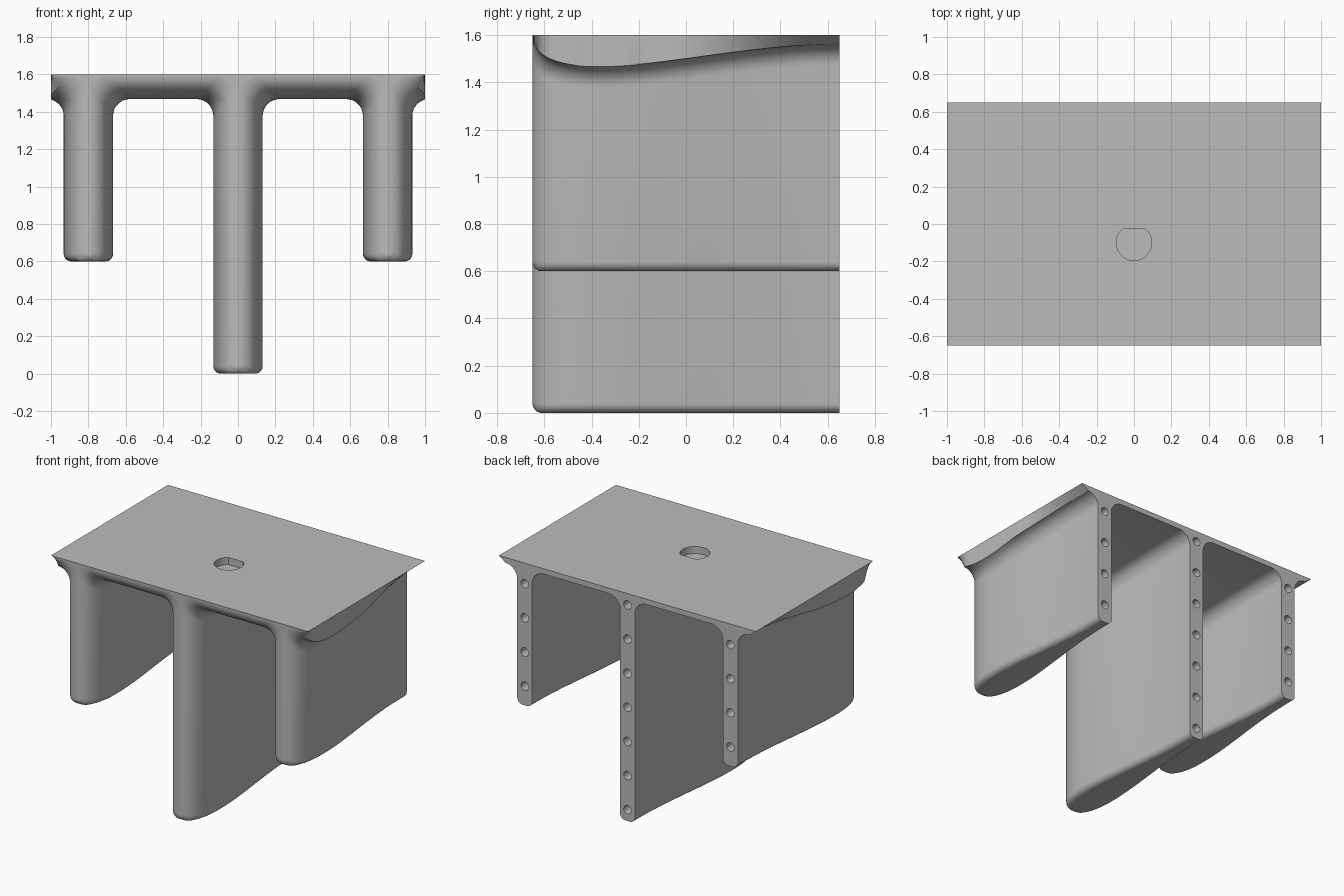
import bpy, bmesh
from math import sqrt, sin, cos, pi, asin

if "Cube" in bpy.data.objects:
    bpy.data.objects.remove(bpy.data.objects["Cube"])

CHORD, TOP, FILLET, ROUND = 1.3, 1.6, 0.09, 0.04
FINS = [(-0.8, 0.6), (0, 0), (0.8, 0.6)]  # centre x, bottom z

grey = bpy.data.materials.new("light_grey")
grey.use_nodes = True
colour = (0.5, 0.5, 0.5, 1)
grey.diffuse_color = colour
grey.node_tree.nodes["Principled BSDF"].inputs["Base Color"].default_value = colour


def thickness(s):
    """Foil thickness at distance s behind the leading edge."""
    return max(0.002, 0.4856 * sqrt(s) - 0.427 * s - 0.094 * s**2 + 0.0902 * s**3)


def section(s):
    """Outline across the plate and its fins at distance s."""
    t = thickness(s)
    w = t + 0.02 * max(0, s - 0.3)
    under = TOP - t
    corner = min(ROUND, w * 0.95)
    k = max(0, ROUND - s)
    lift = ROUND - sqrt(ROUND**2 - k**2)
    points = [(-1, TOP)]
    for x, base in FINS:
        base += lift
        half = []
        for i in range(9):  # fillet under the plate
            a = pi / 2 * i / 8
            half.append((-w - FILLET + FILLET * sin(a), under - FILLET + FILLET * cos(a)))
        for i in range(6):  # rounded lower edge
            a = pi / 2 * i / 5
            half.append((-w + corner - corner * cos(a), base + corner - corner * sin(a)))
        half += [(-px, pz) for px, pz in reversed(half)]
        points += [(max(-1, min(1, x + px)), pz) for px, pz in half]
    return points + [(1, TOP)]


def mesh_object(name, bm):
    bmesh.ops.recalc_face_normals(bm, faces=bm.faces)
    mesh = bpy.data.meshes.new(name)
    bm.to_mesh(mesh)
    bm.free()
    mesh.materials.append(grey)
    obj = bpy.data.objects.new(name, mesh)
    bpy.context.collection.objects.link(obj)
    return obj


def loft(name, rings):
    """Skin closed rings of points and cap both ends."""
    bm = bmesh.new()
    rows = [[bm.verts.new(p) for p in ring] for ring in rings]
    n = len(rows[0])
    for a, b in zip(rows, rows[1:]):
        for i in range(n):
            j = (i + 1) % n
            bm.faces.new((a[i], a[j], b[j], b[i]))
    bm.faces.new(rows[0])
    bm.faces.new(rows[-1])
    return mesh_object(name, bm)


# Plate with three fins
STEPS = 48
stations = [CHORD * (i / STEPS) ** 2 for i in range(STEPS + 1)]
body = loft("finned_plate", [[(x, s - CHORD / 2, z) for x, z in section(s)] for s in stations])

# Flat-sided round socket in the top
R, FLAT = 0.095, 0.075
start = pi - asin(FLAT / R)
sweep = pi + 2 * asin(FLAT / R)
arc = [start + sweep * i / 40 for i in range(41)]
cutters = [loft("socket_cutter", [[(R * cos(a), R * sin(a) - 0.1, z) for a in arc]
                                  for z in (TOP - 0.05, TOP + 0.1)])]

# Screw holes along the rear edge of each fin
ring = [2 * pi * i / 20 for i in range(20)]
for x, base in FINS:
    count, first = (4, 1.455) if base else (7, 1.52)
    for h in range(count):
        z = first - 0.24 * h
        cutters.append(loft("screw_hole_cutter", [
            [(x + 0.03 * cos(a), y, z + 0.03 * sin(a)) for a in ring] for y in (0.55, 0.7)]))

bpy.context.view_layer.objects.active = body
body.select_set(True)
for cutter in cutters:
    cut = body.modifiers.new("cut", 'BOOLEAN')
    cut.operation = 'DIFFERENCE'
    cut.solver = 'EXACT'
    cut.object = cutter
    bpy.ops.object.modifier_apply(modifier=cut.name)
    bpy.data.objects.remove(cutter)

bpy.ops.object.shade_smooth_by_angle(angle=pi / 6)
